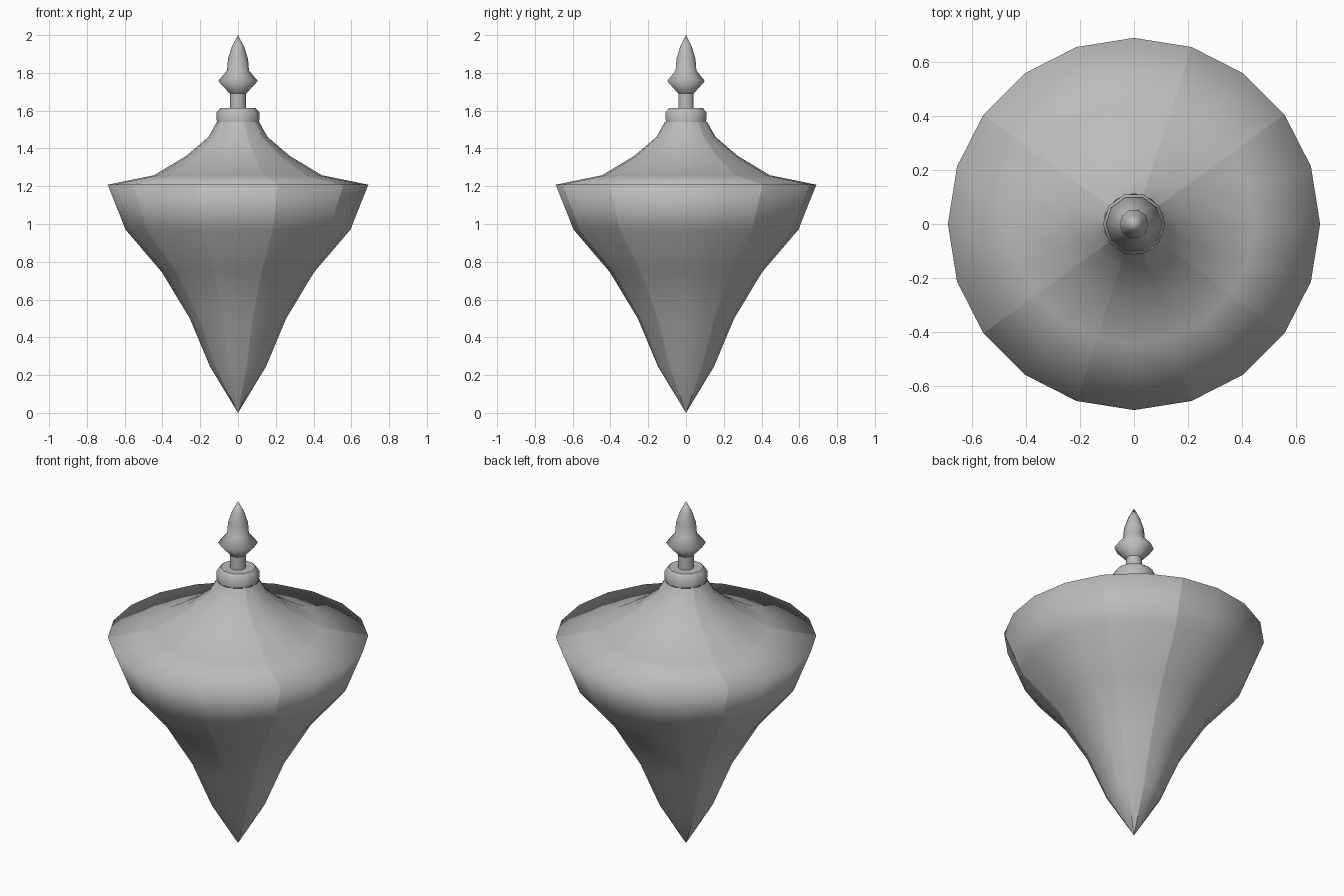
import bpy, bmesh, math

if "Cube" in bpy.data.objects:
    bpy.data.objects.remove(bpy.data.objects["Cube"])

mat = bpy.data.materials.new("plain grey")
mat.diffuse_color = (0.5, 0.5, 0.5, 1)
mat.use_nodes = True
mat.node_tree.nodes["Principled BSDF"].inputs["Base Color"].default_value = mat.diffuse_color


def lathe(name, profile, sides, crease_rings=(), seams=()):
    """Revolve (radius, height) points; radius 0 becomes a single pole."""
    bm = bmesh.new()
    rings = []
    for r, z in profile:
        if r == 0:
            rings.append([bm.verts.new((0, 0, z))] * sides)
        else:
            rings.append([bm.verts.new((r * math.cos(math.tau * i / sides),
                                        r * math.sin(math.tau * i / sides), z))
                          for i in range(sides)])
    for a, b in zip(rings, rings[1:]):
        for i in range(sides):
            j = (i + 1) % sides
            loop = list(dict.fromkeys((a[i], a[j], b[j], b[i])))
            bm.faces.new(loop).smooth = True
    # Hard meridian seams and hard rings
    pairs = [(a[i], b[i]) for a, b in zip(rings, rings[1:]) for i in seams]
    pairs += [(rings[k][i], rings[k][(i + 1) % sides])
              for k in crease_rings for i in range(sides)]
    for u, v in pairs:
        edge = bm.edges.get((u, v))
        if edge:
            edge.smooth = False
    mesh = bpy.data.meshes.new(name)
    bm.to_mesh(mesh)
    bm.free()
    mesh.materials.append(mat)
    obj = bpy.data.objects.new(name, mesh)
    bpy.context.collection.objects.link(obj)
    return obj


# Pointed body with flared shoulder, soft rim and concave upper slope
lathe("body", [(0, 0), (0.148, 0.245), (0.255, 0.50), (0.403, 0.745),
               (0.595, 0.97), (0.69, 1.208), (0.445, 1.258), (0.275, 1.36),
               (0.157, 1.46), (0.112, 1.54)],
      20, seams=(2, 4, 8, 12, 14, 16, 18))

# Rounded collar at the neck
lathe("collar", [(0.112, 1.54), (0.115, 1.59), (0.092, 1.615), (0, 1.615)],
      10, crease_rings=(2,))

# Stem and pointed finial
lathe("finial", [(0.043, 1.61), (0.043, 1.69), (0.105, 1.757), (0.058, 1.812),
                 (0.053, 1.875), (0.032, 1.94), (0, 2.0)],
      10, crease_rings=(1,))
